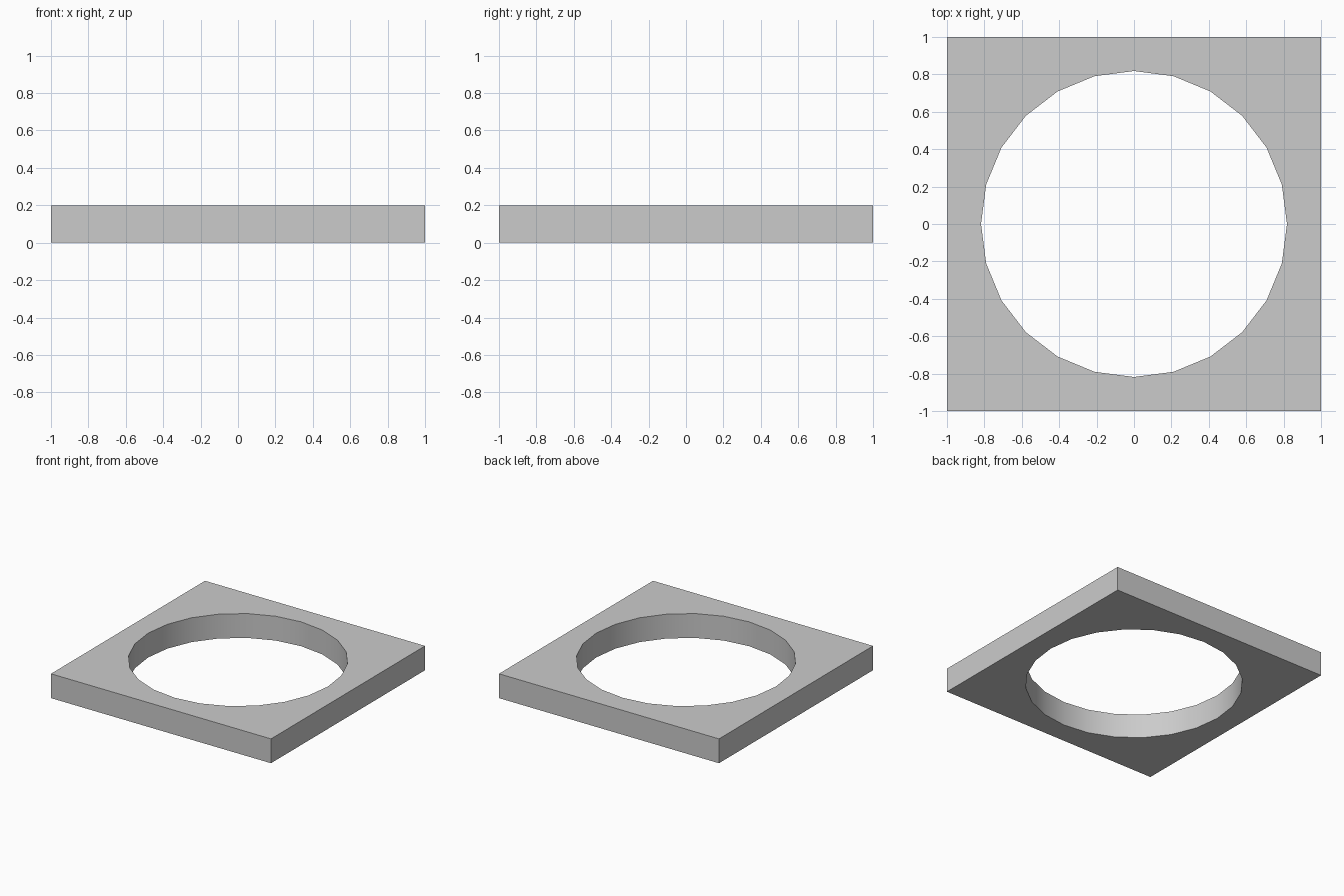
import bpy, bmesh, math

if "Cube" in bpy.data.objects:
    bpy.data.objects.remove(bpy.data.objects["Cube"])

SIDES = 24
HOLE_RADIUS = 0.818
HEIGHT = 0.2

# Square plate with a round hole: each hole vertex is paired with its
# projection onto the square rim
bm = bmesh.new()
rings = []
for i in range(SIDES):
    a = 2 * math.pi * i / SIDES
    c, s = math.cos(a), math.sin(a)
    k = 1 / max(abs(c), abs(s))
    inner, outer = (HOLE_RADIUS * c, HOLE_RADIUS * s), (k * c, k * s)
    rings.append([bm.verts.new((x, y, z)) for (x, y), z in
                  ((inner, 0), (outer, 0), (outer, HEIGHT), (inner, HEIGHT))])

# Bottom, outer side, top and hole wall
for i in range(SIDES):
    p, q = rings[i], rings[(i + 1) % SIDES]
    for j in range(4):
        n = (j + 1) % 4
        bm.faces.new((p[j], q[j], q[n], p[n]))
bmesh.ops.recalc_face_normals(bm, faces=bm.faces)

mesh = bpy.data.meshes.new("square_plate")
bm.to_mesh(mesh)
bm.free()
plate = bpy.data.objects.new("square_plate", mesh)
bpy.context.collection.objects.link(plate)

# Smooth hole wall, sharp plate edges
bpy.context.view_layer.objects.active = plate
plate.select_set(True)
bpy.ops.object.shade_smooth_by_angle(angle=math.radians(30))
